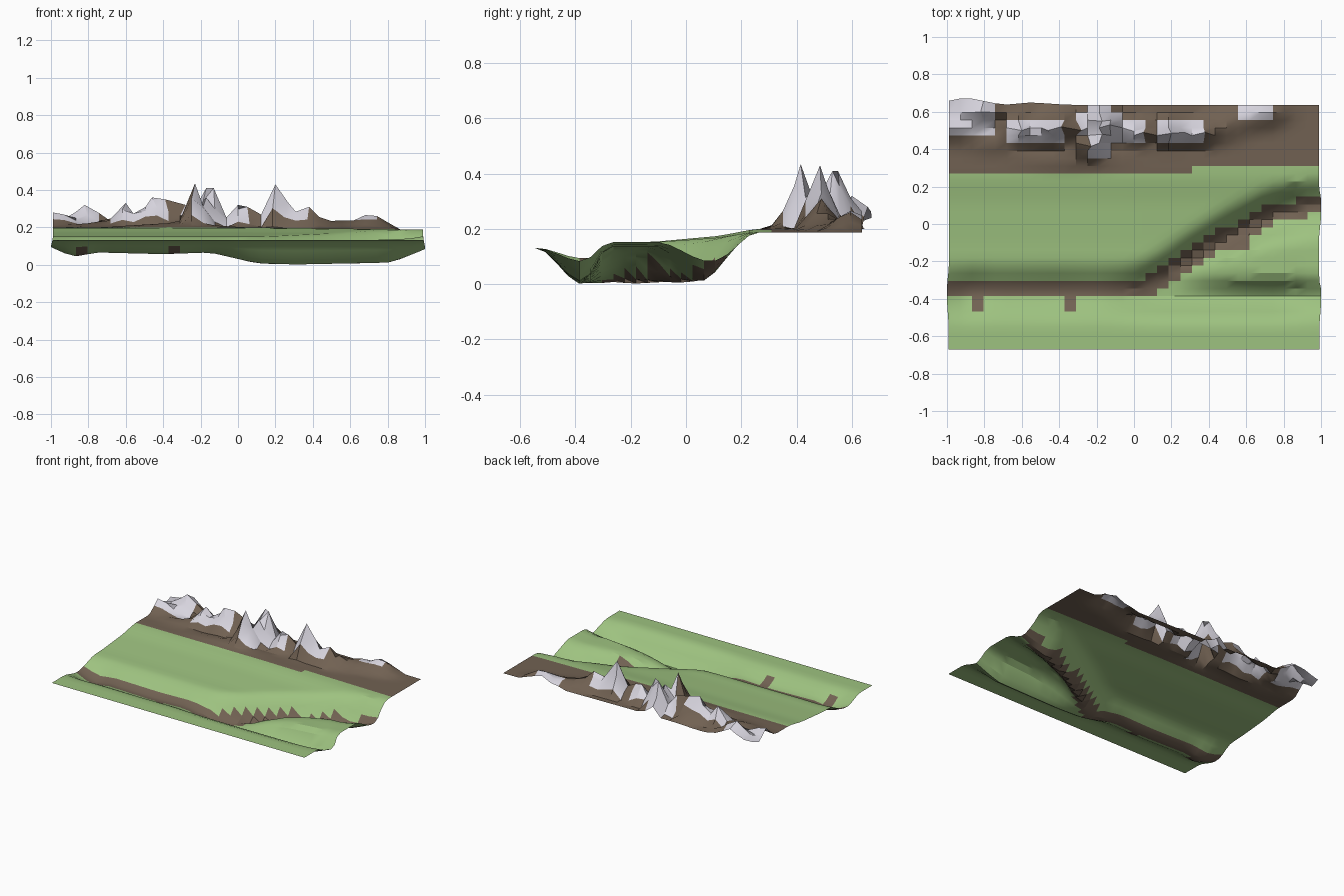
import bpy, bmesh, random
from mathutils import Vector

if "Cube" in bpy.data.objects:
    bpy.data.objects.remove(bpy.data.objects["Cube"])

random.seed(4)
NX, NY = 32, 32
Y0, Y1 = -0.672, 0.637


def lerp(x, pts):
    if x <= pts[0][0]:
        return pts[0][1]
    for (a, va), (b, vb) in zip(pts, pts[1:]):
        if x <= b:
            return va + (vb - va) * (x - a) / (b - a)
    return pts[-1][1]


def step(t):
    t = min(1, max(0, t))
    return t * t * (3 - 2 * t)


# river line, river bed height, plain height, height of the tongue between branches
RIVER = [(0.02, -.365), (.14, -.31), (.3, -.2), (.5, -.075), (.75, .045), (1, .09)]
BED = [(-1, .1), (-.95, .07), (-.88, .042), (-.75, .065), (-.4, .056), (-.15, .065),
       (0, .03), (.1, .008), (.3, 0), (.8, .01), (.9, .04), (1, .088)]
PLAIN = [(-.4, .142), (-.1, .155), (.12, .175), (.25, .2), (.64, .2)]
TONGUE = [(.2, 0), (.3, .035), (.45, .085), (.6, .115), (.8, .128), (1, .066)]

# mountain peaks: x, y, z, half-width x, half-width y
PEAKS = [(-.97, .51, .29, .2, .09), (-.82, .6, .32, .2, .11), (-.9, .65, .262, .2, .08),
         (-.6, .5, .33, .13, .12), (-.46, .5, .36, .13, .13), (-.39, .52, .35, .12, .12),
         (-.28, .5, .32, .1, .1), (-.23, .415, .435, .11, .1), (-.17, .55, .41, .11, .13),
         (-.13, .53, .41, .1, .12), (-.17, .48, .36, .1, .1), (0, .495, .32, .1, .09),
         (.05, .49, .31, .07, .08), (.2, .485, .43, .12, .1), (.27, .49, .33, .13, .1),
         (.38, .49, .31, .14, .09), (.5, .53, .25, .18, .1), (.6, .57, .255, .18, .1),
         (.7, .6, .285, .16, .11), (-.35, .345, .225, .4, .08), (-.75, .43, .235, .3, .06)]

# snow patches and extra earth patches: x0, x1, y0, y1
SNOW = [(-.96, -.72, .55, .64), (-1, -.74, .47, .54), (-.68, -.36, .43, .57),
        (-.31, -.06, .45, .59), (-.25, -.12, .37, .62), (-.05, .06, .45, .53),
        (.13, .39, .45, .54), (.56, .75, .555, .64)]
EARTH = [(-.88, -.78, -.46, -.38), (-.35, -.29, -.45, -.38), (.45, .62, -.14, -.05)]


def height(x, y):
    yc, bed = lerp(x, RIVER), lerp(x, BED)
    if y > yc:                                   # north bank and plain
        z = bed + (lerp(y, PLAIN) - .012 * max(0, x) - bed) * step((y - yc) / .17)
    else:                                        # valley floor and front bank
        z = bed + (.132 - bed) * step((-.375 - y) / .17)
        crest = -.28 + .5 * max(0, yc + .28)
        z += lerp(x, TONGUE) * step((y + .375) / .1) * step((yc - y) / (yc - crest + .01))
    for px, py, pz, rx, ry in PEAKS:             # mountains
        d = ((abs(x - px) / rx) ** 1.3 + (abs(y - py) / ry) ** 1.3) ** (1 / 1.3)
        if d < 1:
            z = max(z, .2 + (pz - .2) * (1 - d))
    if y > .4 and z > .215:
        z += random.uniform(-.008, .008)
    return z


def inside(rects, x, y):
    return any(a < x < b and c < y < d for a, b, c, d in rects)


# terrain sheet
bm = bmesh.new()
grid = []
for j in range(NY + 1):
    row = []
    for i in range(NX + 1):
        x = -.99 + 1.98 * i / NX
        y = Y0 + (Y1 - Y0) * j / NY
        z = height(x, y)
        if j == NY:                              # bulging back edge
            y += lerp(x, [(-1, .02), (-.9, .04), (-.7, .0), (-.55, .013), (-.35, 0)])
        if i in (0, NX):                         # wavy side edges
            x += (.01 if i else -.01) * step((.15 - z) / .06)
        row.append(bm.verts.new((x, y, z)))
    grid.append(row)

# sharpen the summits by pulling the nearest vertex onto each one
for px, py, pz, rx, ry in PEAKS:
    if pz > .3:
        v = min(bm.verts, key=lambda v: (v.co.xy - Vector((px, py))).length)
        v.co = (px, py, pz)

for j in range(NY):
    for i in range(NX):
        f = bm.faces.new((grid[j][i], grid[j][i + 1], grid[j + 1][i + 1], grid[j + 1][i]))
        x, y, _ = f.calc_center_median()
        off = y - lerp(x, RIVER)
        foot = .25 if x < .33 else .29 if x < .39 else .33
        if inside(SNOW, x, y):
            f.material_index = 2
        elif y > foot or -.035 < off < .065 or inside(EARTH, x, y):
            f.material_index = 1

mesh = bpy.data.meshes.new("terrain")
bm.normal_update()
bm.to_mesh(mesh)
bm.free()
terrain = bpy.data.objects.new("terrain", mesh)
bpy.context.collection.objects.link(terrain)

for name, col in (("grass_green", (.34, .54, .215)), ("earth_brown", (.165, .12, .085)),
                  ("snow_white", (.68, .66, .73))):
    m = bpy.data.materials.new(name)
    m.diffuse_color = (*col, 1)
    m.use_nodes = True
    m.node_tree.nodes["Principled BSDF"].inputs["Base Color"].default_value = m.diffuse_color
    mesh.materials.append(m)

bpy.context.view_layer.objects.active = terrain
terrain.select_set(True)
bpy.ops.object.shade_smooth_by_angle(angle=.5)
